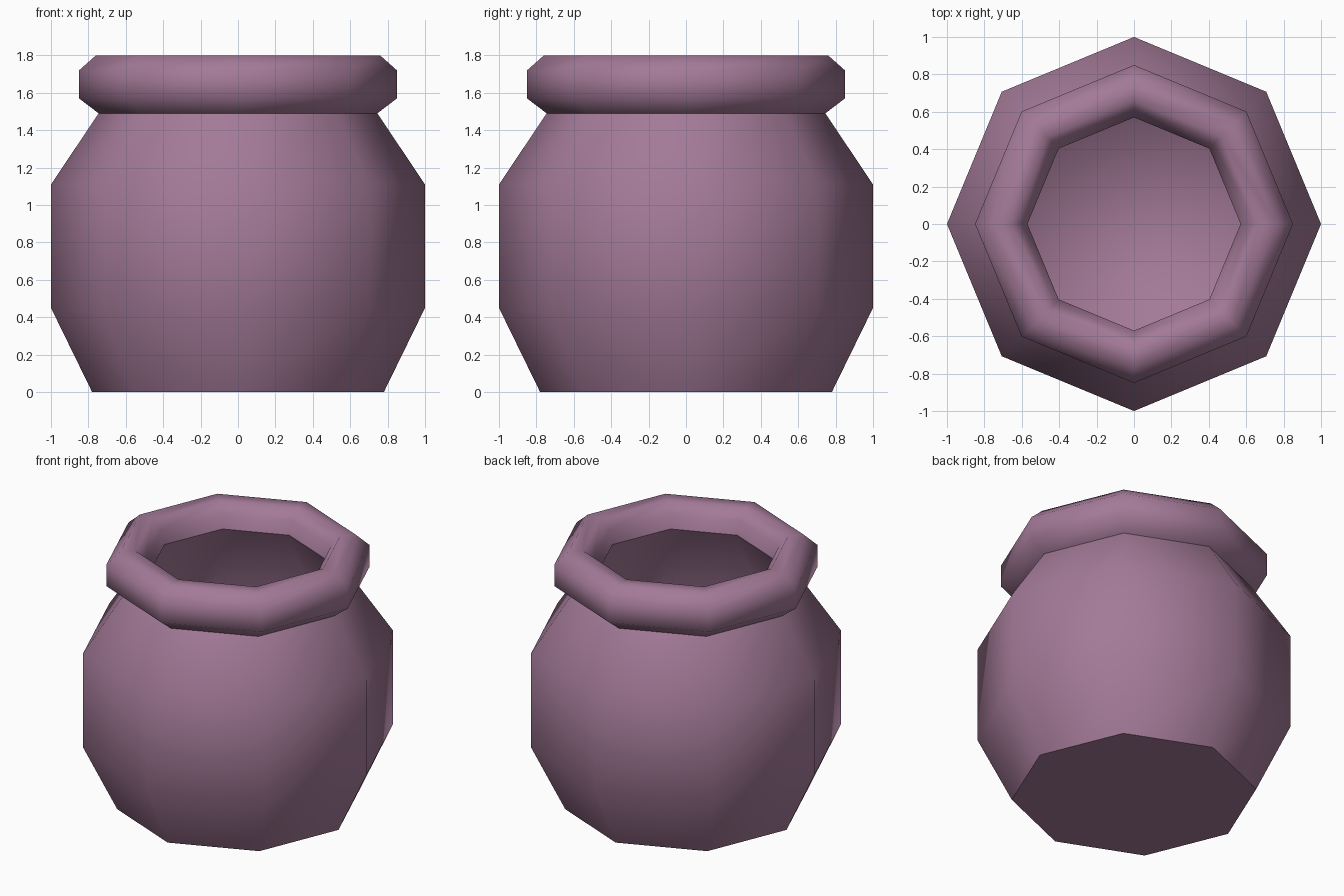
import bpy, bmesh, math

if "Cube" in bpy.data.objects:
    bpy.data.objects.remove(bpy.data.objects["Cube"])

SIDES = 8
# radius, height from outer foot, over the rim, down to the inner floor
PROFILE = [(0.78, 0.0), (1.0, 0.45), (1.0, 1.11), (0.745, 1.49),
           (0.85, 1.57), (0.85, 1.72), (0.76, 1.8), (0.66, 1.8),
           (0.60, 1.73), (0.57, 1.64), (0.85, 1.08), (0.85, 0.48), (0.66, 0.14)]
SHARP_RINGS = (0, 3, 9)  # foot, neck, inner lip

clay = bpy.data.materials.new("mauve clay")
clay.diffuse_color = (0.37, 0.195, 0.315, 1)
clay.use_nodes = True
clay.node_tree.nodes["Principled BSDF"].inputs["Base Color"].default_value = clay.diffuse_color

# Lathe the pot as one closed shell
bm = bmesh.new()
rings = []
for r, z in PROFILE:
    rings.append([bm.verts.new((r * math.cos(2 * math.pi * i / SIDES),
                                r * math.sin(2 * math.pi * i / SIDES), z))
                  for i in range(SIDES)])
for a, b in zip(rings, rings[1:]):
    for i in range(SIDES):
        j = (i + 1) % SIDES
        bm.faces.new((a[i], a[j], b[j], b[i]))

# Underside and inner floor
bm.faces.new(list(reversed(rings[0])))
bm.faces.new(rings[-1])

# Smooth shading, with hard creases at foot, neck and lip
for f in bm.faces:
    f.smooth = True
for k in SHARP_RINGS:
    for i in range(SIDES):
        bm.edges.get((rings[k][i], rings[k][(i + 1) % SIDES])).smooth = False
bmesh.ops.recalc_face_normals(bm, faces=bm.faces)

mesh = bpy.data.meshes.new("pot")
bm.to_mesh(mesh)
bm.free()
mesh.materials.append(clay)
pot = bpy.data.objects.new("pot", mesh)
bpy.context.collection.objects.link(pot)
